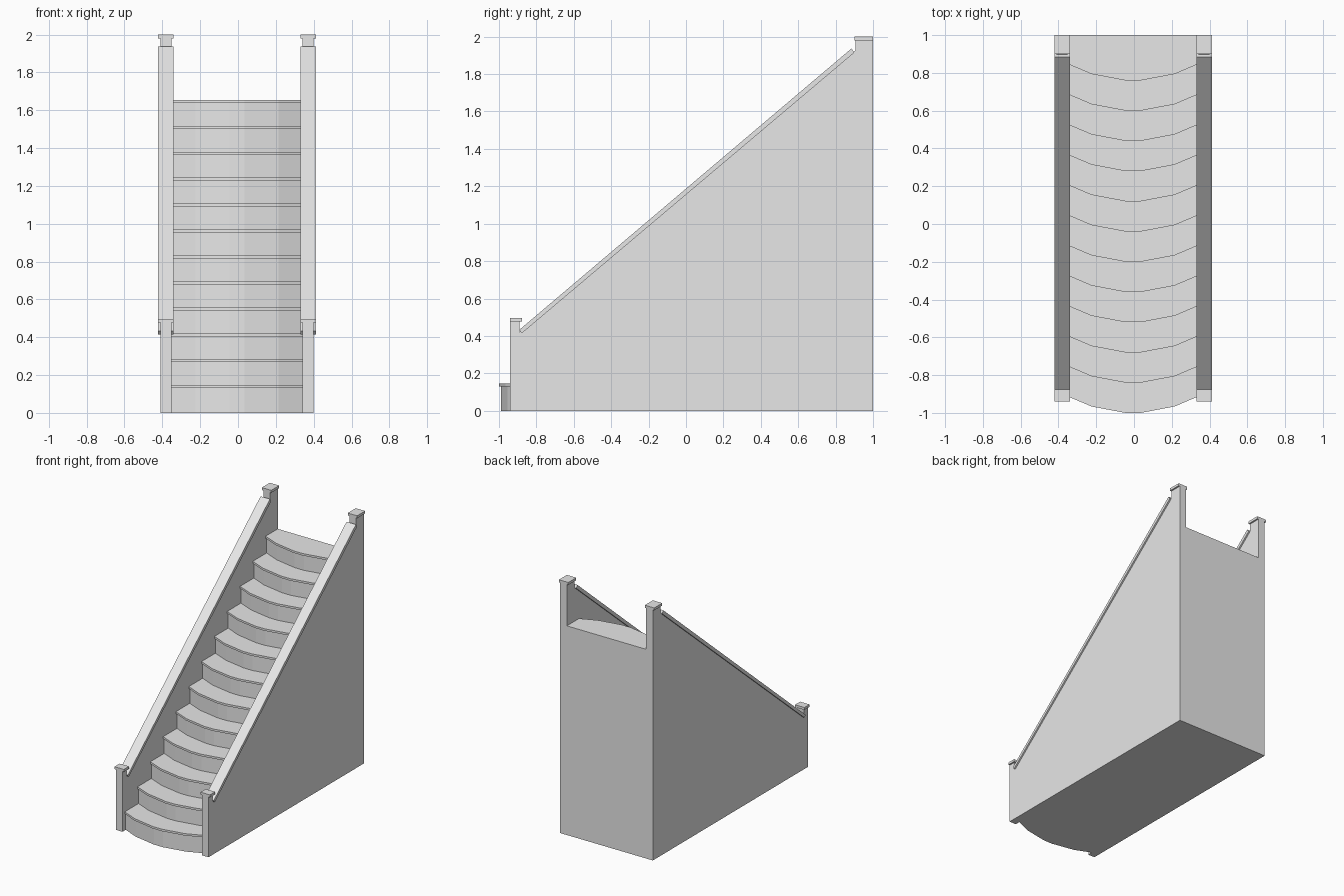
import bpy

cube = bpy.data.objects.get("Cube")
if cube:
    bpy.data.objects.remove(cube, do_unlink=True)

grey = bpy.data.materials.new("plain grey")
grey.use_nodes = True
grey.diffuse_color = (0.8, 0.8, 0.8, 1)
grey.node_tree.nodes["Principled BSDF"].inputs["Base Color"].default_value = (0.8, 0.8, 0.8, 1)


def prism(name, outline, low, high, axis):
    """Extrude a closed outline along x (outline in y, z) or z (outline in x, y)."""
    def place(p, d):
        return (d, p[0], p[1]) if axis == "x" else (p[0], p[1], d)
    n = len(outline)
    verts = [place(p, d) for d in (low, high) for p in outline]
    faces = [tuple(reversed(range(n))), tuple(range(n, 2 * n))]
    faces += [(i, (i + 1) % n, n + (i + 1) % n, n + i) for i in range(n)]
    mesh = bpy.data.meshes.new(name)
    mesh.from_pydata(verts, [], faces)
    mesh.materials.append(grey)
    obj = bpy.data.objects.new(name, mesh)
    bpy.context.collection.objects.link(obj)
    return obj


MID = -0.005        # centre line of the stair
HALF = 0.347        # half the width between the walls
WALL = 0.058        # wall thickness
LIP = 0.012         # overhang of rails, caps and treads
STEPS, RISE, RUN = 12, 0.137, 0.16
FIRST_TOP, TREAD = 0.147, 0.016
BACK = 1.0

# Bowed front edge, as sideways position and setback
half_bow = [(0.04, 0.0), (0.22, 0.034), (HALF, 0.088)]
bow = [(-x, y) for x, y in reversed(half_bow)] + half_bow


def step_outline(front):
    return [(MID + x, front + y) for x, y in bow] + [(MID + HALF, BACK), (MID - HALF, BACK)]


# Steps: a riser block and a thin overhanging tread each
floor = 0.0
for i in range(STEPS):
    top = FIRST_TOP + i * RISE
    nose = -1.0 + i * RUN
    prism(f"riser_{i + 1}", step_outline(nose + LIP), floor, top - TREAD, "z")
    prism(f"tread_{i + 1}", step_outline(nose), top - TREAD, top, "z")
    floor = top

# Side walls with posts, sloping rails and post caps
wall = [(-0.94, 0), (BACK, 0), (BACK, 1.98), (0.905, 1.98), (0.905, 1.925),
        (-0.89, 0.42), (-0.89, 0.477), (-0.94, 0.477)]
rail = [(-0.877, 0.415), (0.9, 1.915), (0.885, 1.937), (-0.892, 0.432)]
front_cap = [(-0.94, 0.477), (-0.876, 0.477), (-0.876, 0.496), (-0.94, 0.496)]
back_cap = [(0.9, 1.98), (BACK, 1.98), (BACK, 2.0), (0.9, 2.0)]

for side, sign in (("left", 1), ("right", -1)):
    def span(extra):
        return sorted((MID + sign * (HALF - extra), MID + sign * (HALF + WALL + extra)))
    prism(f"{side}_wall", wall, *span(0), "x")
    for part, outline in (("rail", rail), ("front_post_cap", front_cap), ("back_post_cap", back_cap)):
        prism(f"{side}_{part}", outline, *span(LIP), "x")
